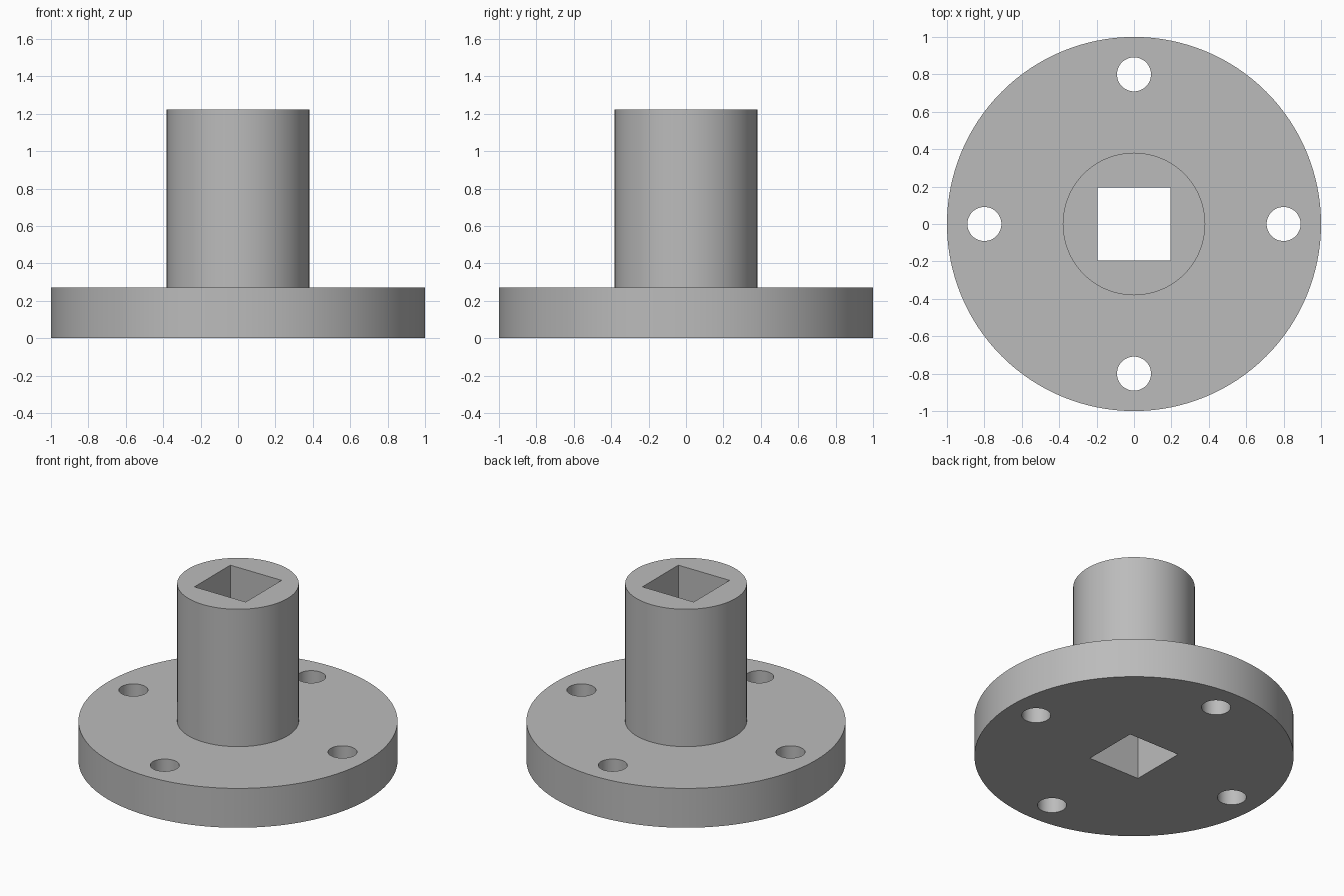
import bpy
import math

FLANGE_R, FLANGE_H = 1.0, 0.272
HUB_R, TOP = 0.381, 1.222
BOLT_CIRCLE, BOLT_R = 0.8, 0.091
BORE = 0.392

if "Cube" in bpy.data.objects:
    bpy.data.objects.remove(bpy.data.objects["Cube"], do_unlink=True)

steel = bpy.data.materials.new("plain grey")
steel.use_nodes = True
grey = (0.5, 0.5, 0.5, 1.0)
steel.diffuse_color = grey
steel.node_tree.nodes["Principled BSDF"].inputs["Base Color"].default_value = grey


def cylinder(name, radius, bottom, top, x=0, y=0, sides=96):
    bpy.ops.mesh.primitive_cylinder_add(
        vertices=sides, radius=radius, depth=top - bottom,
        location=(x, y, (bottom + top) / 2))
    obj = bpy.context.object
    obj.name = name
    obj.data.materials.append(steel)
    return obj


def combine(target, tool, operation):
    mod = target.modifiers.new(tool.name, "BOOLEAN")
    mod.object = tool
    mod.operation = operation
    mod.solver = "EXACT"
    bpy.ops.object.select_all(action="DESELECT")
    bpy.context.view_layer.objects.active = target
    target.select_set(True)
    bpy.ops.object.modifier_apply(modifier=mod.name)
    bpy.data.objects.remove(tool, do_unlink=True)


# Round flange with the hub standing on it
body = cylinder("flanged_hub", FLANGE_R, 0, FLANGE_H, sides=128)
combine(body, cylinder("hub", HUB_R, FLANGE_H / 2, TOP), "UNION")

# Four bolt holes through the flange
for i in range(4):
    angle = i * math.pi / 2
    hole = cylinder("bolt_hole", BOLT_R, -0.1, FLANGE_H + 0.1,
                    BOLT_CIRCLE * math.cos(angle), BOLT_CIRCLE * math.sin(angle), 48)
    combine(body, hole, "DIFFERENCE")

# Square bore through the full height
bpy.ops.mesh.primitive_cube_add(size=1, location=(0, 0, TOP / 2))
bore = bpy.context.object
bore.name = "square_bore"
bore.scale = (BORE, BORE, TOP + 0.4)
bore.data.materials.append(steel)
bpy.context.view_layer.update()
combine(body, bore, "DIFFERENCE")

# Smooth round walls, sharp rims and corners
bpy.ops.object.shade_smooth_by_angle(angle=math.radians(30))
